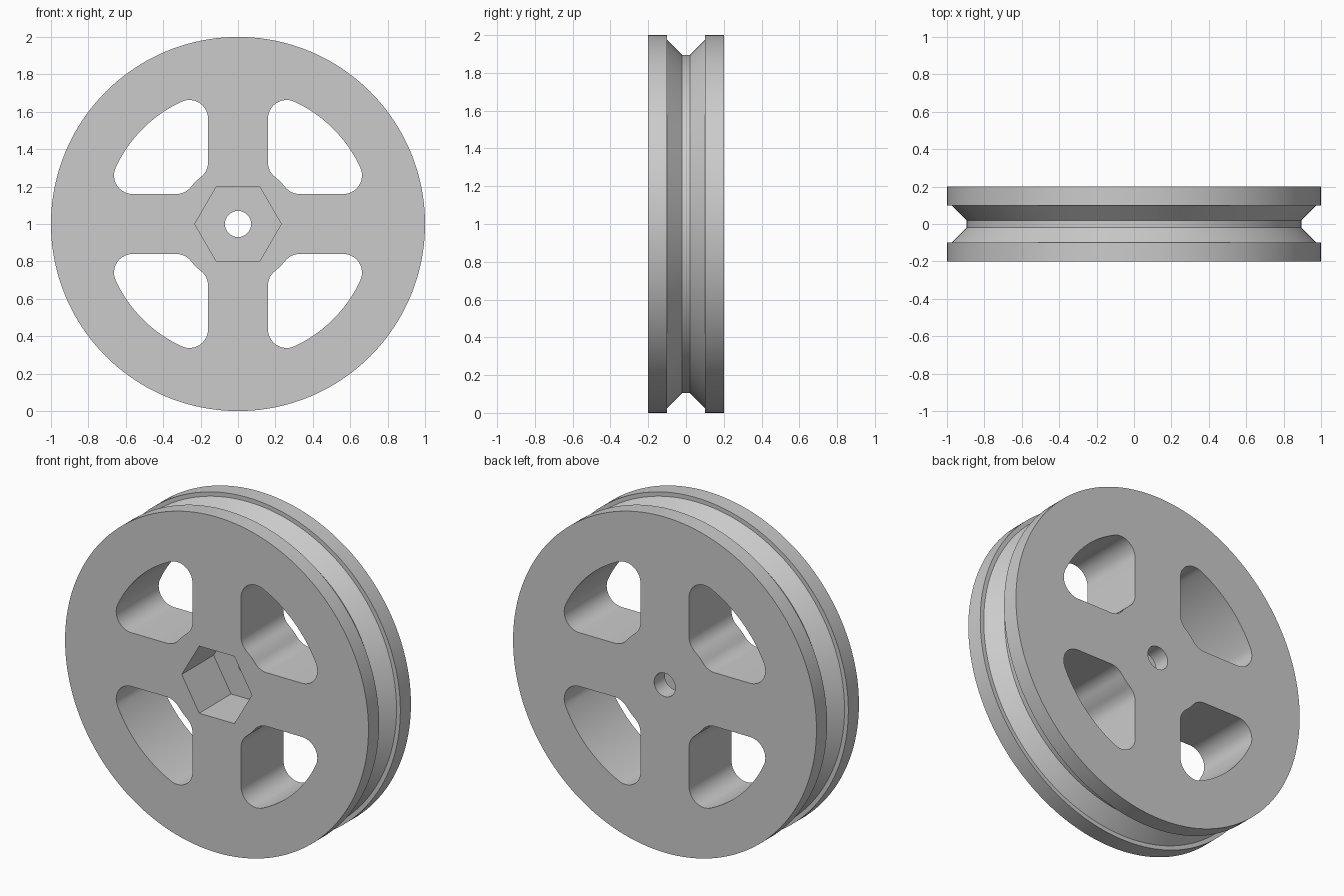
import bpy, bmesh
from math import sin, cos, pi, sqrt, atan2, radians
from mathutils import Matrix, Vector

if "Cube" in bpy.data.objects:
    bpy.data.objects.remove(bpy.data.objects["Cube"], do_unlink=True)

CENTRE_Z = 1.0
HALF = 0.2            # half the wheel's width
SEGMENTS = 160

grey = bpy.data.materials.new("plain grey")
grey.use_nodes = True
colour = (0.6, 0.6, 0.6, 1)
grey.diffuse_color = colour
grey.node_tree.nodes["Principled BSDF"].inputs["Base Color"].default_value = colour


def make_object(name, bm):
    bmesh.ops.recalc_face_normals(bm, faces=bm.faces)
    mesh = bpy.data.meshes.new(name)
    bm.to_mesh(mesh)
    bm.free()
    mesh.materials.append(grey)
    obj = bpy.data.objects.new(name, mesh)
    bpy.context.collection.objects.link(obj)
    return obj


def prism(name, outline, y0, y1):
    """Extrude an (x, z) outline around the axle from y0 to y1."""
    bm = bmesh.new()
    face = bm.faces.new([bm.verts.new((x, y0, z + CENTRE_Z)) for x, z in outline])
    out = bmesh.ops.extrude_face_region(bm, geom=[face])
    moved = [v for v in out["geom"] if isinstance(v, bmesh.types.BMVert)]
    bmesh.ops.translate(bm, verts=moved, vec=(0, y1 - y0, 0))
    return make_object(name, bm)


def arc(cx, cz, r, a0, a1, steps):
    return [(cx + r * cos(a0 + (a1 - a0) * i / steps),
             cz + r * sin(a0 + (a1 - a0) * i / steps)) for i in range(steps + 1)]


def polygon(r, sides):
    return arc(0, 0, r, 0, 2 * pi, sides)[:-1]


def slot_outline(gap=0.16, hub=0.32, rim=0.72, fillet=0.1):
    """Rounded opening between two spokes, the hub and the rim."""
    c = gap + fillet
    zi = sqrt((hub + fillet) ** 2 - c * c)     # hub fillet centre
    zo = sqrt((rim - fillet) ** 2 - c * c)     # rim fillet centre
    ai, ao = atan2(zi, c), atan2(zo, c)
    pts = arc(0, 0, rim, pi / 2 - ao, ao, 20)
    pts += arc(c, zo, fillet, ao, pi, 14)[1:]
    pts += arc(c, zi, fillet, pi, pi + ai, 8)
    pts += arc(0, 0, hub, ai, pi / 2 - ai, 6)[1:]
    pts += arc(zi, c, fillet, 1.5 * pi - ai, 1.5 * pi, 8)[1:]
    pts += arc(zo, c, fillet, -pi / 2, pi / 2 - ao, 14)[:-1]
    return pts


# Wheel body: grooved rim profile as (radius, y), turned about the axle
half_profile = [(1.0, HALF), (1.0, 0.1), (0.975, 0.1), (0.895, 0.02)]
profile = half_profile + [(r, -y) for r, y in reversed(half_profile)]
bm = bmesh.new()
rings = [[bm.verts.new((r * x, y, r * z + CENTRE_Z)) for x, z in polygon(1, SEGMENTS)]
         for r, y in profile]
for a, b in zip(rings, rings[1:]):
    for i in range(SEGMENTS):
        j = (i + 1) % SEGMENTS
        bm.faces.new((a[i], a[j], b[j], b[i]))
bm.faces.new(rings[0])
bm.faces.new(rings[-1])
wheel = make_object("pulley_wheel", bm)

# Cutters: four spoke openings, the axle hole and the front hexagonal pocket
outline = slot_outline()
cutters = []
for k in range(4):
    turn = Matrix.Rotation(k * pi / 2, 2)
    turned = [tuple(turn @ Vector(p)) for p in outline]
    cutters.append(prism(f"spoke_opening_cutter_{k + 1}", turned, -0.3, 0.3))
cutters.append(prism("axle_hole_cutter", polygon(0.07, 48), -0.3, 0.3))
cutters.append(prism("hex_pocket_cutter", polygon(0.231, 6), -0.3, 0.1))

for cutter in cutters:
    mod = wheel.modifiers.new(cutter.name, "BOOLEAN")
    mod.operation = "DIFFERENCE"
    mod.solver = "EXACT"
    mod.object = cutter
    cutter.hide_render = True

# Bake the cuts and drop the cutters
depsgraph = bpy.context.evaluated_depsgraph_get()
cut_mesh = bpy.data.meshes.new_from_object(wheel.evaluated_get(depsgraph))
wheel.modifiers.clear()
wheel.data = cut_mesh
for cutter in cutters:
    bpy.data.objects.remove(cutter, do_unlink=True)

# Smooth the round walls, keep the rims crisp
bpy.ops.object.select_all(action="DESELECT")
wheel.select_set(True)
bpy.context.view_layer.objects.active = wheel
bpy.ops.object.shade_smooth_by_angle(angle=radians(30))
